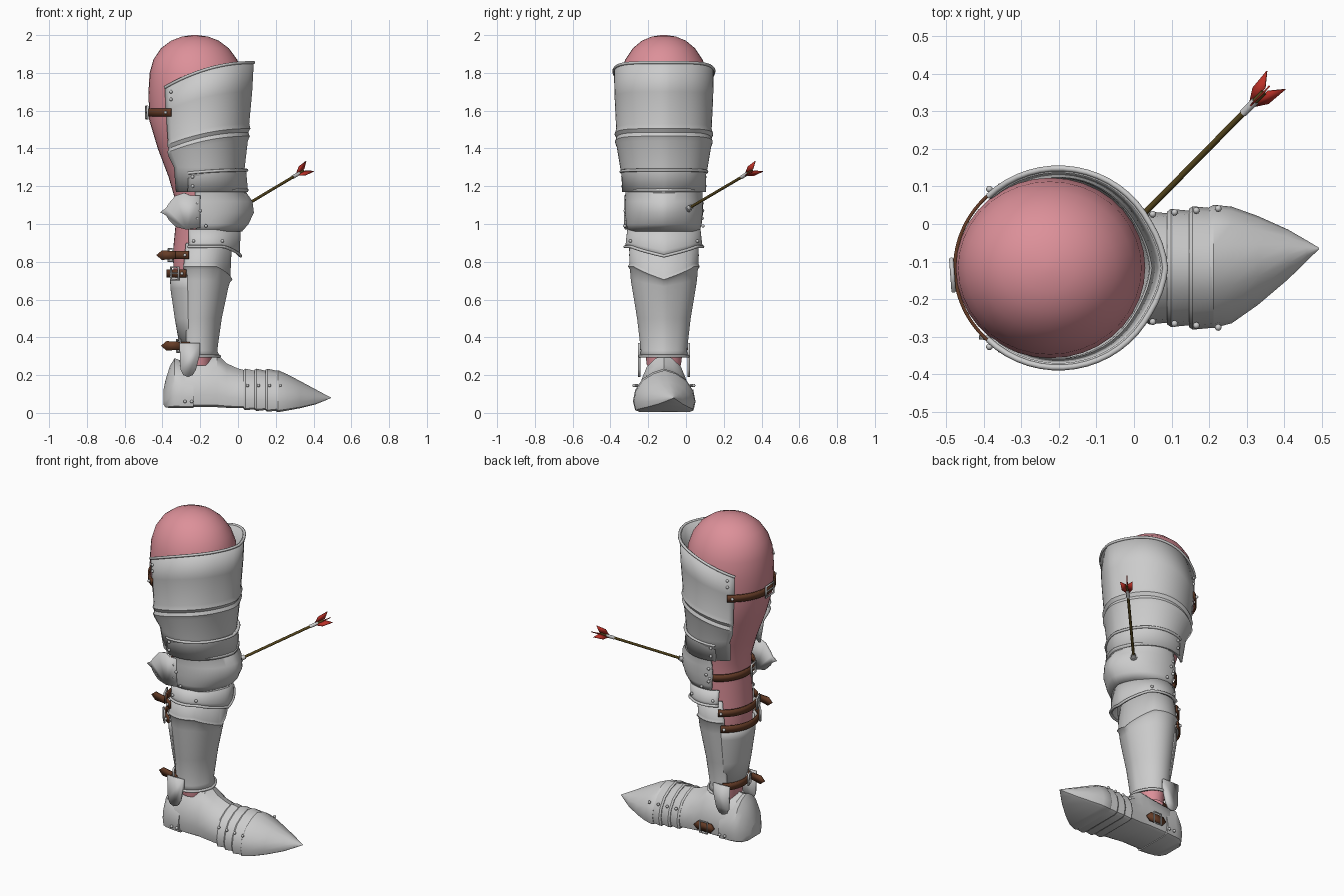
import bpy, bmesh, math
from math import sin, cos, radians, pi
from mathutils import Vector

if "Cube" in bpy.data.objects:
    bpy.data.objects.remove(bpy.data.objects["Cube"])

CY = -.117  # side-to-side centre of the leg


def material(name, r, g, b):
    m = bpy.data.materials.new(name)
    m.use_nodes = True
    m.diffuse_color = (r, g, b, 1)
    m.node_tree.nodes["Principled BSDF"].inputs["Base Color"].default_value = (r, g, b, 1)
    return m


STEEL = material("steel grey", .6, .6, .6)
SKIN = material("skin pink", .72, .28, .32)
LEATHER = material("leather brown", .13, .045, .02)
WOOD = material("shaft olive", .09, .06, .012)
RED = material("feather red", .5, .03, .02)


def finish(name, verts, faces, mat, thick=0, angle=40, offset=-1):
    me = bpy.data.meshes.new(name)
    me.from_pydata(verts, [], faces)
    me.materials.append(mat)
    ob = bpy.data.objects.new(name, me)
    bpy.context.collection.objects.link(ob)
    if thick:
        s = ob.modifiers.new("thickness", "SOLIDIFY")
        s.thickness, s.offset = thick, offset
    bpy.ops.object.select_all(action="DESELECT")
    ob.select_set(True)
    bpy.context.view_layer.objects.active = ob
    bpy.ops.object.shade_smooth_by_angle(angle=radians(angle))
    return ob


def grid(nr, nc, wrap):
    return [(i * nc + j, i * nc + (j + 1) % nc, (i + 1) * nc + (j + 1) % nc, (i + 1) * nc + j)
            for i in range(nr - 1) for j in range(nc if wrap else nc - 1)]


def surf(row, a, ridge=.05):
    """Point on an oval ring: height, centre x, radii, back drop, front point."""
    z, cx, rx, ry, drop, dip = (tuple(row) + (0, 0))[:6]
    rx *= 1 + ridge * max(0, 1 - abs(a) / .5)
    return Vector((cx + rx * cos(a), CY + ry * sin(a),
                   z - drop * (1 - cos(a)) ** 2 - dip * max(0, 1 - abs(a))))


def shell(name, rows, a0, a1, mat=STEEL, thick=.012, rims=()):
    n = 40
    angs = [radians(a0 + (a1 - a0) * k / n) for k in range(n + 1)]
    verts = [surf(r, a) for r in rows for a in angs]
    ob = finish(name, verts, grid(len(rows), n + 1, False), mat, thick)
    for k in rims:  # rolled edges
        tube(name + "_rim", [surf(rows[k], a) for a in angs], .008, mat)
    return ob


def tube(name, pts, r, mat, closed=False):
    cu = bpy.data.curves.new(name, "CURVE")
    cu.dimensions, cu.bevel_depth, cu.bevel_resolution, cu.use_fill_caps = "3D", r, 2, True
    sp = cu.splines.new("POLY")
    sp.points.add(len(pts) - 1)
    for p, q in zip(sp.points, pts):
        p.co = (*q, 1)
    sp.use_cyclic_u = closed
    cu.materials.append(mat)
    bpy.context.collection.objects.link(bpy.data.objects.new(name, cu))


def plate(name, pts, y, mat, thick=.01, lean=0):
    """Flat outline in x and z, standing at depth y."""
    x0 = max(p[0] for p in pts)
    verts = [(x, y + lean * (x0 - x), z) for x, z in pts]
    return finish(name, verts, [range(len(pts))], mat, thick, offset=0)


def rivets(name, points, r=.009):
    bm = bmesh.new()
    for p in points:
        made = bmesh.ops.create_uvsphere(bm, u_segments=10, v_segments=6, radius=r)
        bmesh.ops.translate(bm, vec=p, verts=made["verts"])
    me = bpy.data.meshes.new("tmp")
    bm.to_mesh(me)
    finish(name, [v.co.copy() for v in me.vertices], [tuple(p.vertices) for p in me.polygons], STEEL)
    bpy.data.meshes.remove(me)


# Flesh: lofted ovals from ankle to domed thigh
flesh = [(.25, -.21, .07, .09), (.5, -.215, .1, .12), (.72, -.2, .14, .155), (.85, -.195, .15, .16),
         (1, -.18, .15, .165), (1.12, -.18, .15, .17), (1.25, -.19, .178, .19), (1.4, -.205, .22, .22),
         (1.55, -.22, .25, .236), (1.7, -.222, .252, .24), (1.8, -.224, .244, .23),
         (1.87, -.226, .222, .205), (1.93, -.228, .18, .165), (1.97, -.228, .127, .117),
         (1.992, -.228, .07, .065), (2, -.228, .015, .015)]
N = 36
finish("leg_flesh", [surf(r, 2 * pi * k / N, 0) for r in flesh for k in range(N)],
       grid(len(flesh), N, True) + [tuple(range((len(flesh) - 1) * N, len(flesh) * N))], SKIN, angle=60)

# Thigh armour with an embossed double ridge and a rolled top edge
thigh = [(1.17, -.19, .2, .205), (1.3, -.19, .215, .232), (1.44, -.2, .24, .25, .03),
         (1.465, -.2, .25, .259, .03), (1.485, -.2, .242, .251, .03), (1.505, -.2, .253, .261, .03),
         (1.53, -.2, .247, .253, .03), (1.7, -.2, .262, .261, .035), (1.855, -.2, .27, .265, .046)]
shell("thigh_plate", thigh, -134, 134, rims=[8])
band = [(1.17, -.18, .222, .222), (1.275, -.18, .213, .224, .008), (1.285, -.18, .216, .227, .008)]
shell("lower_thigh_band", band, -113, 113, rims=[2])

# Knee cap, lower knee band and side wing
knee = [(.96, -.17, .182, .19), (1, -.17, .215, .2), (1.06, -.17, .242, .206),
        (1.12, -.17, .235, .206), (1.165, -.17, .205, .204), (1.18, -.17, .208, .207)]
shell("knee_cap", knee, -106, 106, rims=[5])
lower = [(.88, -.17, .175, .206, 0, .05), (.9, -.17, .171, .202, 0, .04), (.97, -.17, .176, .194)]
shell("lower_knee_band", lower, -122, 122, rims=[0])
wing = [(-.2, .98), (-.27, .97), (-.33, .985), (-.365, 1.02), (-.38, 1.045), (-.412, 1.062),
        (-.38, 1.085), (-.365, 1.11), (-.33, 1.15), (-.285, 1.165), (-.25, 1.15), (-.2, 1.15)]
plate("knee_wing", wing, -.322, STEEL, .012, .1)

# Shin armour: front plate with chevron lip, calf plate and ankle tongues
shin = [(.3, -.215, .112, .127), (.33, -.215, .1, .122), (.5, -.21, .118, .142), (.7, -.2, .143, .175, 0, .03),
        (.76, -.2, .15, .18, 0, .07), (.775, -.2, .162, .19, 0, .07), (.79, -.2, .152, .183, 0, .07),
        (.9, -.19, .15, .184)]
shell("shin_plate", shin, -125, 125, rims=[0])
calf = [(.33, -.22, .085, .115), (.5, -.22, .115, .14), (.66, -.21, .148, .165), (.73, -.21, .15, .17)]
shell("calf_plate", calf, 113, 247, rims=[3])
tongue = [(-.31, .37), (-.305, .23), (-.29, .2), (-.265, .19), (-.24, .2), (-.222, .23), (-.2, .32), (-.2, .37)]
for side in (-1, 1):
    plate("ankle_tongue", tongue, CY + side * .131, STEEL, .014)

# Foot armour: arched sections lofted along x
half = [(0, 1), (.35, .92), (.7, .76), (.93, .5), (1, .25), (.93, .04), (.8, 0)]
arch = half + [(-u, v) for u, v in reversed(half[1:])]


def foot_part(name, rows):
    verts = [(x, cy + w * u, lo + (hi - lo) * v) for x, hi, lo, w, cy in rows for u, v in arch]
    n = len(arch)
    caps = [tuple(range(n)), tuple(range((len(rows) - 1) * n, len(rows) * n))]
    ob = finish(name, verts, grid(len(rows), n, True) + caps, STEEL, angle=35)
    bm = bmesh.new()
    bm.from_mesh(ob.data)
    bmesh.ops.recalc_face_normals(bm, faces=bm.faces)
    bm.to_mesh(ob.data)
    bm.free()


foot_part("foot_body", [(-.375, .18, .04, .06, CY), (-.35, .25, .03, .1, CY), (-.3, .285, .03, .123, CY),
                        (-.2, .295, .03, .13, CY), (-.11, .31, .03, .13, CY), (-.06, .262, .027, .132, CY),
                        (0, .235, .025, .137, CY), (.06, .22, .025, .142, CY)])
foot_part("heel_cup", [(-.395, .12, .045, .04, CY), (-.385, .17, .03, .075, CY), (-.36, .25, .025, .11, CY),
                       (-.335, .29, .025, .125, CY), (-.3, .275, .025, .132, CY), (-.235, .24, .025, .137, CY)])
for k in range(3):
    x, w = .03 + .058 * k, .143 + .007 * k
    foot_part("toe_lame", [(x, .228, .02 - .004 * k, w, CY), (x + .01, .234, .014 - .004 * k, w + .007, CY),
                           (x + .065, .222, .02 - .004 * k, w + .002, CY)])
foot_part("toe_cap", [(.2, .222, .008, .158, CY + .004), (.212, .226, .004, .164, CY + .004),
                      (.26, .205, .012, .155, CY + .008), (.33, .168, .025, .118, CY + .02),
                      (.41, .125, .045, .066, CY + .036), (.46, .098, .065, .027, CY + .046),
                      (.492, .081, .078, .002, CY + .052)])


# Leather straps with buckles and pointed tails
def strap(name, z, cx, rx, ry, a0, a1, buckle, tail=None, w=.021):
    rows = [(z + h, cx, rx, ry) for h in (-w, w)]
    shell(name, rows, a0, a1, LEATHER, .009)
    mid = (z, cx, rx + .006, ry + .006)
    frame = [surf((z + h, *mid[1:]), radians(buckle + d)) for h, d in ((-.033, -9), (-.033, 9), (.033, 9), (.033, -9))]
    tube(name + "_buckle", frame, .006, STEEL, True)
    tube(name + "_pin", [(frame[0] + frame[3]) / 2, (frame[1] + frame[2]) / 2], .004, STEEL)
    rivets(name + "_rivets", [surf(mid, radians(a)) for a in (a0 + 6, a1 - 6)])
    if tail:
        x, y = tail
        pts = [(x + .1, z - w), (x + .03, z - w - .004), (x, z), (x + .03, z + w + .004), (x + .1, z + w)]
        plate(name + "_tail", pts, y, LEATHER, .009, .2)


strap("thigh_strap", 1.59, -.2, .281, .268, 124, 236, 184)
strap("knee_strap", 1.05, -.17, .178, .2, 100, 250, 195)
strap("upper_calf_strap", .835, -.2, .168, .194, 112, 248, 205, (-.432, -.25))
strap("lower_calf_strap", .738, -.2, .178, .192, 116, 244, 222)
strap("ankle_strap", .355, -.22, .1, .134, 112, 248, 205, (-.408, -.21))

# Small strap on the inner side of the heel
yh = CY + .142
plate("heel_strap", [(-.21, .085), (-.19, .06), (-.1, .06), (-.075, .085), (-.1, .11), (-.19, .11)], yh, LEATHER, .016)
tube("heel_buckle", [(x, yh + .01, z) for x, z in ((-.17, .05), (-.12, .05), (-.12, .12), (-.17, .12))], .005, STEEL, True)

# Rivets
for side in (-1, 1):
    ring = [surf((z, -.17, .22, .207), side * radians(a)) for z, a in ((1.07, 98), (1.03, 102), (1.11, 102), (.99, 90))]
    ring += [surf((z, -.18, .22, .226), side * radians(106)) for z in (1.2, 1.25)]
    ring += [surf((.91, -.17, .175, .205), side * radians(a)) for a in (60, 112)]
    ring += [surf((z, -.2, .27, .265), side * radians(125)) for z in (1.7, 1.66)]
    ring += [(.05 + .058 * k, CY + side * (.143 + .005 * k), .145) for k in range(4)]
    ring += [(x, CY + side * .137, .06) for x in (-.28, -.245)]
    rivets("armour_rivets", ring)

# Arrow stuck in the knee
base, tip = Vector((-.02, -.02, 1.063)), Vector((.345, .35, 1.281))
axis = (tip - base).normalized()
length = (tip - base).length
at = lambda t: base + axis * t
tube("arrow_shaft", [base, tip], .008, WOOD)
tube("arrow_nock_wrap", [at(length - .085), at(length - .035)], .0105, STEEL)
tube("torn_metal_collar", [at(.0), at(.055)], .02, STEEL)
tube("torn_metal_lip", [at(.055), at(.075)], .014, STEEL)
u = axis.cross(Vector((0, 0, 1))).normalized()
v = axis.cross(u)
for k in range(3):
    out = u * cos(2 * pi * k / 3 + .5) + v * sin(2 * pi * k / 3 + .5)
    vane = [at(length + t) + out * r for t, r in ((-.055, .006), (-.02, .034), (.042, .04), (.01, .006))]
    finish("arrow_feather", vane, [(0, 1, 2, 3)], RED, .004, offset=0)
